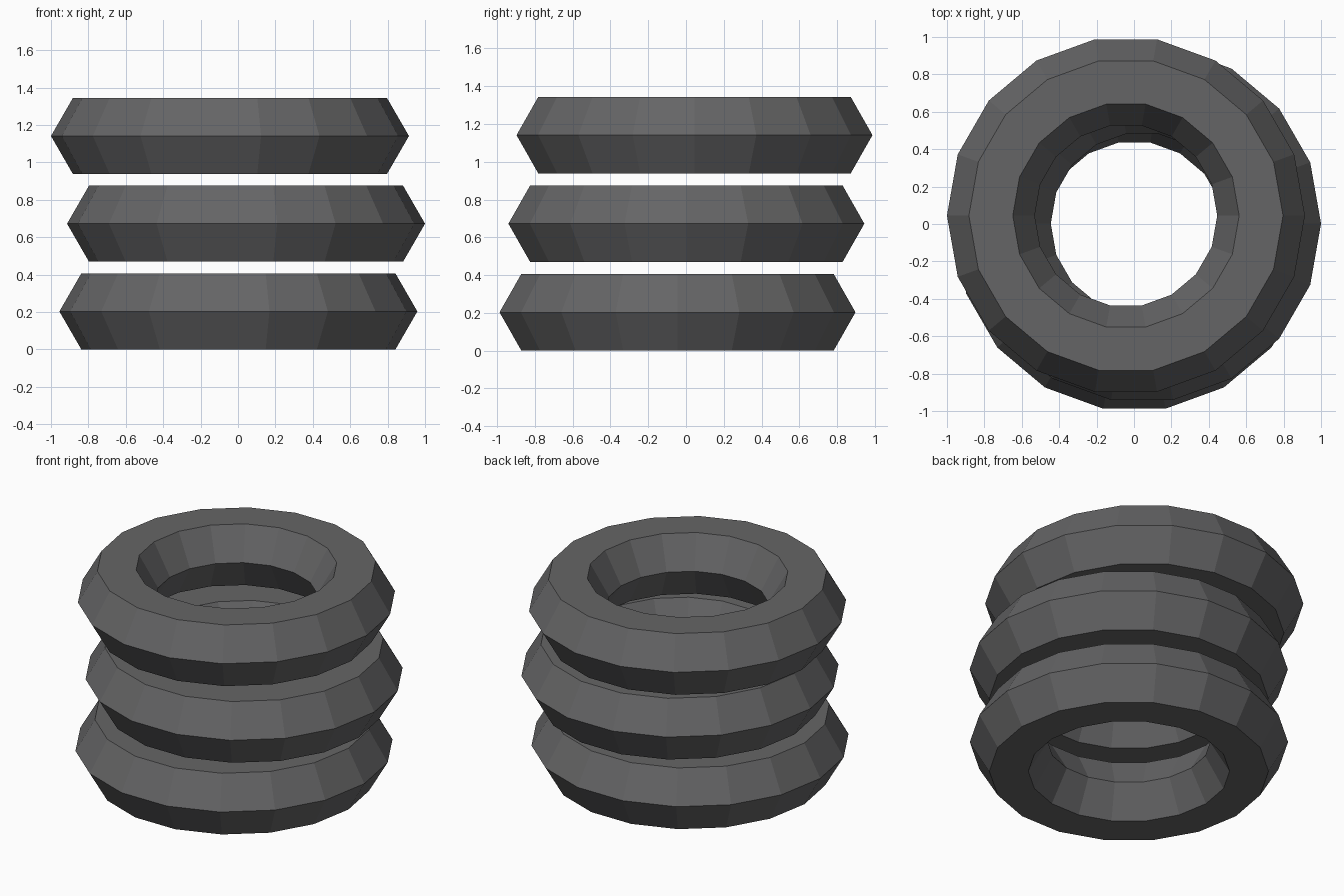
import bpy

if "Cube" in bpy.data.objects:
    bpy.data.objects.remove(bpy.data.objects["Cube"])

# Dark rubber colour
rubber = bpy.data.materials.new("dark_grey_rubber")
rubber.diffuse_color = (0.13, 0.13, 0.133, 1.0)
rubber.use_nodes = True
rubber.node_tree.nodes["Principled BSDF"].inputs["Base Color"].default_value = rubber.diffuse_color

MINOR = 0.2345            # hexagonal tube radius
MAJOR = 0.957 - MINOR     # ring radius to tube centre
BASE = MINOR * 3 ** 0.5 / 2   # half height of the tube (flat top and bottom)

# Three stacked tyres, each a little off centre
offsets = [
    ("bottom_tyre", 0.002, -0.045),
    ("middle_tyre", 0.043, 0.002),
    ("top_tyre", -0.043, 0.045),
]
for level, (name, x, y) in enumerate(offsets):
    bpy.ops.mesh.primitive_torus_add(
        major_segments=18, minor_segments=6,
        major_radius=MAJOR, minor_radius=MINOR,
        location=(x, y, BASE + level * 2 * MINOR))
    tyre = bpy.context.object
    tyre.name = name
    tyre.data.materials.append(rubber)
    bpy.ops.object.shade_flat()
